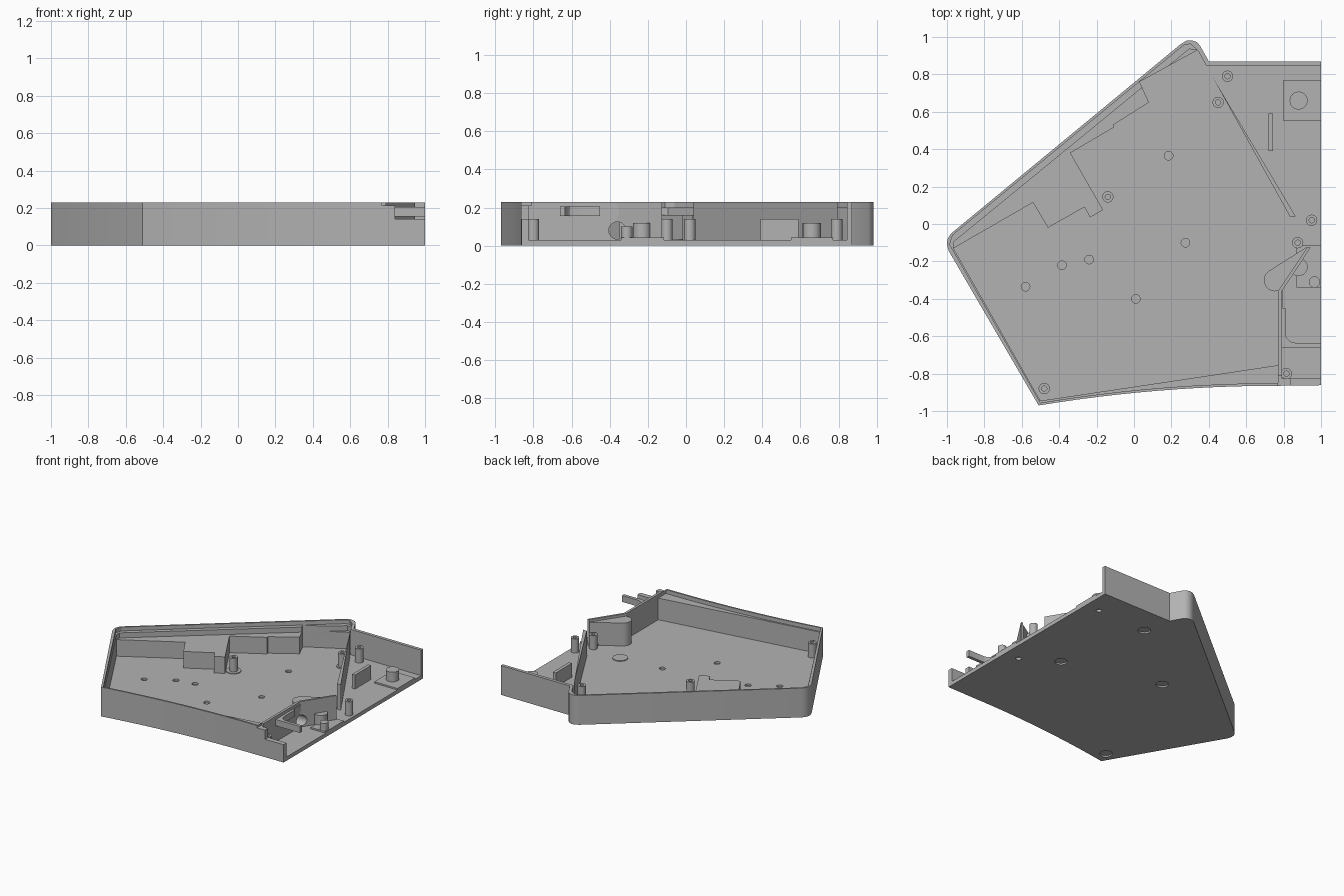
import bpy, bmesh, math
from mathutils import Matrix

cube = bpy.data.objects.get("Cube")
if cube:
    bpy.data.objects.remove(cube, do_unlink=True)

grey = bpy.data.materials.new("light_grey")
grey.use_nodes = True
COLOUR = (0.45, 0.45, 0.45, 1)
grey.diffuse_color = COLOUR
grey.node_tree.nodes["Principled BSDF"].inputs["Base Color"].default_value = COLOUR

FLOOR, LEDGE, TOP = 0.03, 0.2, 0.23


def link(name, bm):
    bmesh.ops.recalc_face_normals(bm, faces=bm.faces)
    mesh = bpy.data.meshes.new(name)
    bm.to_mesh(mesh)
    bm.free()
    mesh.materials.append(grey)
    ob = bpy.data.objects.new(name, mesh)
    bpy.context.scene.collection.objects.link(ob)
    return ob


def prism(name, points, z0, z1):
    bm = bmesh.new()
    face = bm.faces.new([bm.verts.new((x, y, z0)) for x, y in points])
    up = bmesh.ops.extrude_face_region(bm, geom=[face])["geom"]
    verts = [v for v in up if isinstance(v, bmesh.types.BMVert)]
    bmesh.ops.translate(bm, verts=verts, vec=(0, 0, z1 - z0))
    return link(name, bm)


def box(name, x0, x1, y0, y1, z0, z1):
    return prism(name, [(x0, y0), (x1, y0), (x1, y1), (x0, y1)], z0, z1)


def disc(name, x, y, r, z0, z1):
    ring = [(x + r * math.cos(i * math.tau / 24), y + r * math.sin(i * math.tau / 24)) for i in range(24)]
    return prism(name, ring, z0, z1)


def cut(ob, cutter, keep=False):
    mod = ob.modifiers.new("cut", "BOOLEAN")
    mod.operation, mod.solver, mod.object = "DIFFERENCE", "EXACT", cutter
    bpy.context.view_layer.objects.active = ob
    bpy.ops.object.modifier_apply(modifier=mod.name)
    if not keep:
        bpy.data.objects.remove(cutter, do_unlink=True)


def front_curve(dy, x0, x1, n=12):
    pts = []
    for i in range(n + 1):
        t = i / n
        pts.append((x0 + (x1 - x0) * t, -0.97 + 0.105 * (1 - (1 - t) ** 2) + dy))
    return pts


# Outer shell block, with rounded left and rear corners
left_corner = [(-0.965, -0.04), (-0.985, -0.06), (-0.998, -0.085), (-1, -0.11), (-0.99, -0.145)]
rear_corner = [(0.4, 0.87), (0.352, 0.955), (0.335, 0.973), (0.31, 0.982), (0.28, 0.98), (0.25, 0.962)]
shell = prism("case_shell", front_curve(0, -0.51, 0.77) + [(1, -0.862), (1, 0.87)]
              + rear_corner + left_corner, 0, TOP)

# Main cavity, with stepped rear blocks left standing
right_side = [(0.77, -0.36), (0.925, -0.125), (0.34, 0.93)]
steps = [(0.03, 0.76), (0.08, 0.65), (-0.11, 0.53), (-0.11, 0.515), (-0.34, 0.38), (-0.165, 0.075),
         (-0.235, 0.035), (-0.265, 0.09), (-0.46, -0.02), (-0.54, 0.115)]
front_side = [(-0.965, -0.13), (-0.5, -0.945), (0.77, -0.755)]
cut(shell, prism("cutter", front_side + right_side + steps, FLOOR, 0.3))
# Lower tops of the rear blocks
cut(shell, prism("cutter", front_side + right_side + [(0.295, 0.935), (-0.963, -0.095)], 0.16, 0.3))
# Recessed lip inside the rim
cut(shell, prism("cutter", front_curve(0.014, -0.5, 0.77) + right_side
                 + [(0.3, 0.963), (0.265, 0.955), (-0.97, -0.06), (-0.985, -0.11)], LEDGE, 0.3))
# Open side bay beside the main cavity
cut(shell, prism("cutter", [(1.1, 0.845), (0.385, 0.845), (0.865, 0.04), (0.815, 0.04), (0.91, -0.125),
                            (0.945, -0.125), (0.79, -0.36), (0.79, -0.825), (1.1, -0.825)], FLOOR, 0.3))
# Stepped notch in the front wall
cut(shell, box("cutter", 0.77, 1.1, -0.9, -0.81, 0.212, 0.3))
cut(shell, box("cutter", 0.84, 1.1, -0.9, -0.81, 0.14, 0.3))
# Blind floor holes
for x, y in [(0.185, 0.365), (0.275, -0.1), (-0.24, -0.19), (-0.385, -0.22), (-0.58, -0.335), (0.01, -0.4)]:
    cut(shell, disc("cutter", x, y, 0.023, 0.015, 0.1))
# Foot recesses underneath, with raised pads above
for i, (x, y) in enumerate([(-0.14, 0.145), (-0.47, -0.87), (0.45, 0.65), (0.62, -0.07)]):
    cut(shell, disc("cutter", x, y, 0.045, -0.1, 0.012))
    if i != 1:
        disc(f"foot_pad_{i}", x, y, 0.055 if i != 2 else 0.04, 0.02, 0.036)

# Rounded jack housing with a round socket
arc = [(0.755 + 0.06 * math.cos(math.radians(a)), -0.3 + 0.06 * math.sin(math.radians(a)))
       for a in range(115, 300, 15)]
housing = prism("jack_housing", arc + [(0.79, -0.36), (0.94, -0.13), (0.92, -0.125)], 0.02, 0.21)
bm = bmesh.new()
bmesh.ops.create_cone(bm, cap_ends=True, segments=24, radius1=0.045, radius2=0.045, depth=0.14,
                      matrix=Matrix.Translation((0.79, -0.36, 0.08)) @ Matrix.Rotation(math.pi / 2, 4, "Y"))
socket = link("cutter", bm)
cut(shell, socket, keep=True)
cut(housing, socket)

# Hollow screw posts
for i, (x, y) in enumerate([(0.5, 0.79), (0.45, 0.65), (-0.14, 0.145), (-0.48, -0.88),
                            (0.95, 0.02), (0.875, -0.1), (0.815, -0.8)]):
    post = disc(f"screw_post_{i}", x, y, 0.03, 0.02, 0.14)
    cut(post, disc("cutter", x, y, 0.014, 0.06, 0.3))
disc("locating_pin", 0.965, -0.31, 0.03, 0.02, 0.1)

# Button pedestals on square plates, with small holes below
for i, (y, y0, y1) in enumerate([(0.66, 0.55, 0.77), (-0.23, -0.34, -0.115)]):
    box(f"button_plate_{i}", 0.8 + 0.07 * i, 1, y0, y1, 0.02, 0.042)
    disc(f"button_pedestal_{i}", 0.88, y, 0.048, 0.02, 0.118)
    cut(shell, disc("cutter", 0.88, y, 0.02, -0.1, 0.02))

# Upright rib and the bracket in the front bay
box("upright_rib", 0.718, 0.744, 0.39, 0.59, 0.02, 0.14)
bracket = [(0.785, -0.34), (0.785, -0.66), (1, -0.66), (1, -0.635), (0.86, -0.635),
           (0.835, -0.628), (0.815, -0.608), (0.81, -0.585), (0.81, -0.45), (0.795, -0.45), (0.795, -0.34)]
prism("side_bracket", bracket, 0.155, 0.205)

# Smooth the rounded parts while keeping edges sharp
bpy.ops.object.select_all(action="DESELECT")
for ob in bpy.context.scene.objects:
    if ob.type == "MESH":
        ob.select_set(True)
bpy.context.view_layer.objects.active = shell
bpy.ops.object.shade_smooth_by_angle(angle=math.radians(32))
